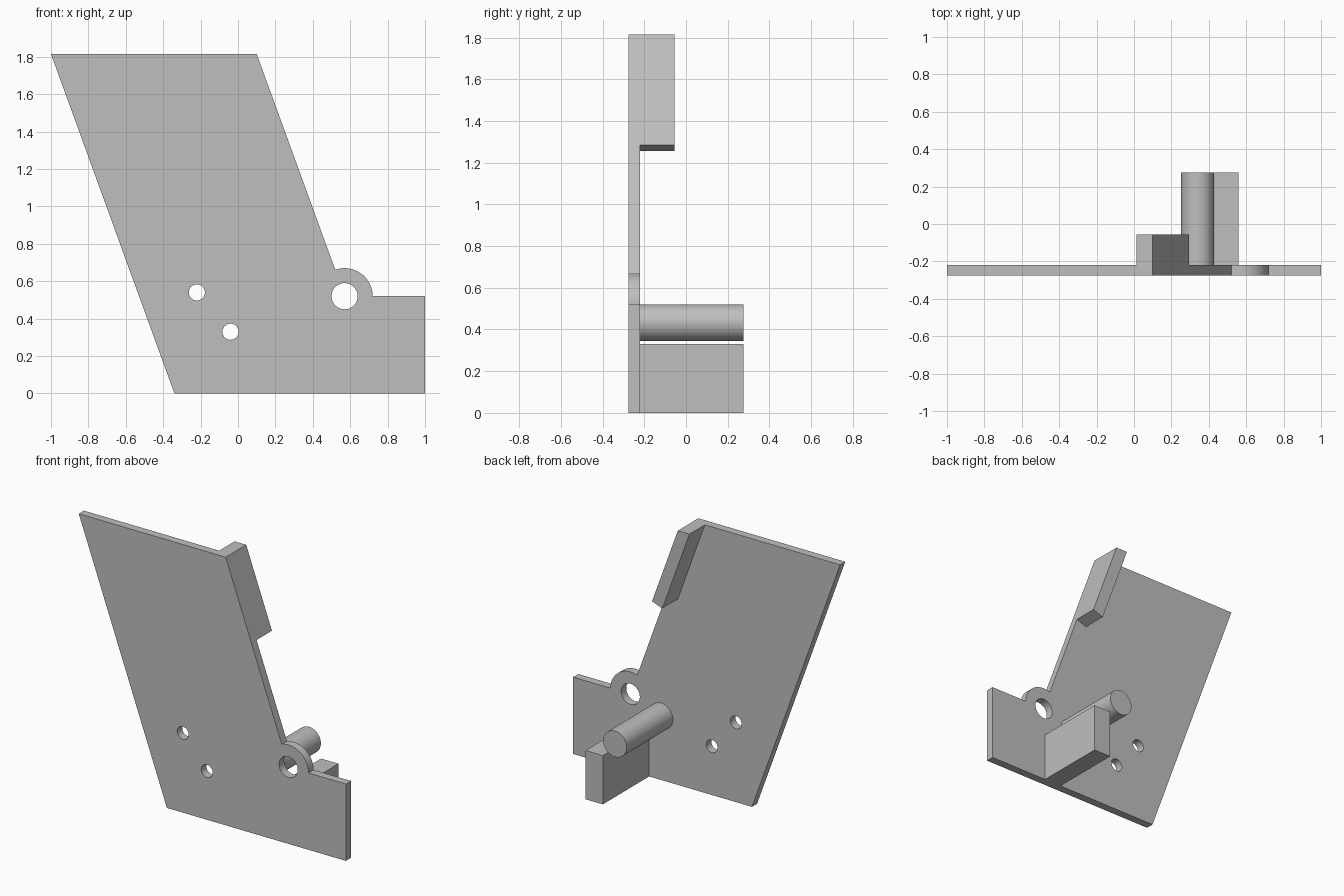
import bpy, bmesh, math

if "Cube" in bpy.data.objects:
    bpy.data.objects.remove(bpy.data.objects["Cube"])

FRONT, INNER, BACK = -0.275, -0.22, 0.275

grey = bpy.data.materials.new("plain grey")
grey.diffuse_color = (0.52, 0.52, 0.52, 1)
grey.use_nodes = True
grey.node_tree.nodes["Principled BSDF"].inputs["Base Color"].default_value = grey.diffuse_color


def prism(name, outline, y0, y1):
    """Extrude an (x, z) outline from y0 to y1."""
    bm = bmesh.new()
    face = bm.faces.new([bm.verts.new((x, y0, z)) for x, z in outline])
    ext = bmesh.ops.extrude_face_region(bm, geom=[face])
    for v in ext["geom"]:
        if isinstance(v, bmesh.types.BMVert):
            v.co.y = y1
    bmesh.ops.recalc_face_normals(bm, faces=bm.faces)
    mesh = bpy.data.meshes.new(name)
    bm.to_mesh(mesh)
    bm.free()
    mesh.materials.append(grey)
    obj = bpy.data.objects.new(name, mesh)
    bpy.context.collection.objects.link(obj)
    return obj


def arc(cx, cz, r, a0, a1, n):
    return [(cx + r * math.cos(a0 + (a1 - a0) * i / n),
             cz + r * math.sin(a0 + (a1 - a0) * i / n)) for i in range(n + 1)]


def circle(cx, cz, r, n=48):
    return arc(cx, cz, r, 0, math.tau, n)[:-1]


def smooth(obj):
    bpy.ops.object.select_all(action="DESELECT")
    obj.select_set(True)
    bpy.context.view_layer.objects.active = obj
    bpy.ops.object.shade_smooth_by_angle(angle=math.radians(30))


# Slanted plate with a rounded lug around the large hole
lug = arc(0.57, 0.52, 0.15, math.acos(-0.05 / 0.15), 0, 28)
plate = prism("side_plate", [(-1, 1.815), (0.1, 1.815)] + lug +
              [(1, 0.52), (1, 0), (-0.34, 0)], FRONT, INNER)

# Three through holes
for i, (x, z, r) in enumerate([(-0.22, 0.54, 0.043), (-0.04, 0.33, 0.043),
                               (0.57, 0.52, 0.07)]):
    cutter = prism(f"hole_cutter_{i + 1}", circle(x, z, r), FRONT - 0.1, INNER + 0.1)
    cutter.hide_render = True
    cutter.hide_set(True)
    cut = plate.modifiers.new(f"hole_{i + 1}", "BOOLEAN")
    cut.operation = "DIFFERENCE"
    cut.solver = "EXACT"
    cut.object = cutter
    bpy.context.view_layer.objects.active = plate
    bpy.ops.object.modifier_apply(modifier=cut.name)
    bpy.data.objects.remove(cutter)
smooth(plate)

# Flange along the upper slanted edge, square-cut at its lower end
prism("edge_flange", [(0.013, 1.815), (0.1, 1.815), (0.293, 1.285), (0.216, 1.257)],
      INNER, -0.055)

# Round pin and rectangular foot block standing off the back
smooth(prism("pin", circle(0.34, 0.433, 0.088), INNER, BACK))
prism("foot_block", [(0.43, 0), (0.56, 0), (0.56, 0.33), (0.43, 0.33)], INNER, BACK)
